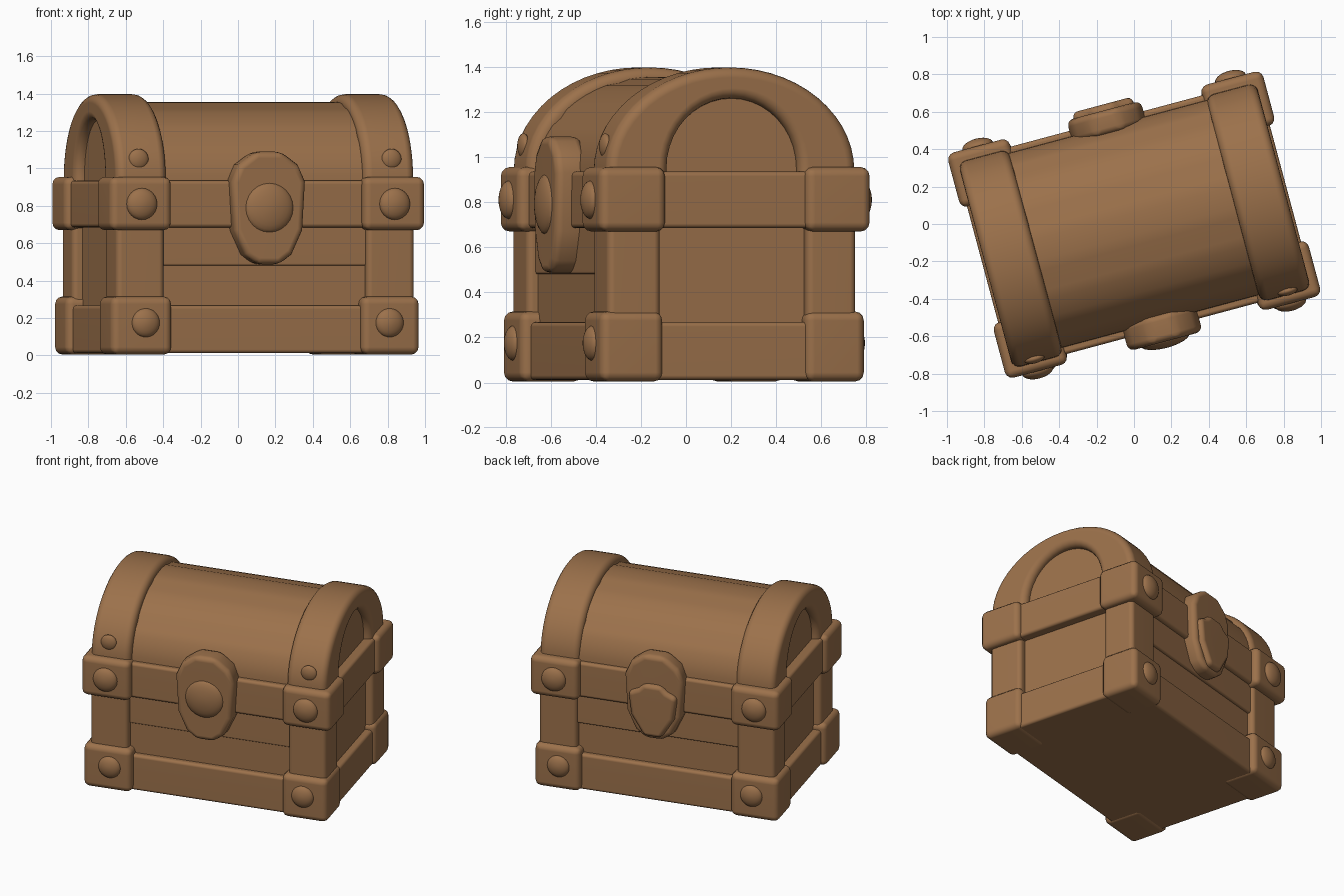
import bpy, bmesh, math
from mathutils import Matrix, Vector

if "Cube" in bpy.data.objects:
    bpy.data.objects.remove(bpy.data.objects["Cube"])

wood = bpy.data.materials.new("warm_brown")
wood.diffuse_color = (0.33, 0.165, 0.07, 1)
wood.use_nodes = True
wood.node_tree.nodes["Principled BSDF"].inputs["Base Color"].default_value = wood.diffuse_color
TURN = Matrix.Rotation(math.radians(15), 4, 'Z')   # the chest stands turned


def finish(name, bm, bevel=0.0, segs=3):
    bmesh.ops.recalc_face_normals(bm, faces=bm.faces)
    if bevel:
        edges = [e for e in bm.edges if e.calc_face_angle(0) > math.radians(33)]
        bmesh.ops.bevel(bm, geom=edges, offset=bevel, offset_type='OFFSET',
                        segments=segs, profile=0.5, affect='EDGES', clamp_overlap=True)
    bm.transform(TURN)
    me = bpy.data.meshes.new(name)
    bm.to_mesh(me)
    bm.free()
    me.materials.append(wood)
    ob = bpy.data.objects.new(name, me)
    bpy.context.collection.objects.link(ob)
    bpy.ops.object.select_all(action='DESELECT')
    ob.select_set(True)
    bpy.context.view_layer.objects.active = ob
    bpy.ops.object.shade_smooth_by_angle(angle=math.radians(40))
    ob.modifiers.new("normals", 'WEIGHTED_NORMAL').keep_sharp = True
    return ob


def prism(name, pts, a, b, axis, bevel=0.0, segs=3):
    """Extrude a (u, z) outline from a to b along x or y."""
    bm = bmesh.new()
    place = (lambda u, z: (a, u, z)) if axis == 'x' else (lambda u, z: (u, a, z))
    f = bm.faces.new([bm.verts.new(place(u, z)) for u, z in pts])
    ext = bmesh.ops.extrude_face_region(bm, geom=[f])
    d = Vector((b - a, 0, 0)) if axis == 'x' else Vector((0, b - a, 0))
    bmesh.ops.translate(bm, vec=d, verts=[v for v in ext['geom'] if isinstance(v, bmesh.types.BMVert)])
    return finish(name, bm, bevel, segs)


def box(name, x0, x1, y0, y1, z0, z1, bevel=0.02):
    return prism(name, [(y0, z0), (y1, z0), (y1, z1), (y0, z1)], x0, x1, 'x', bevel)


def dome(name, x, y, z, r, depth):
    bm = bmesh.new()
    bmesh.ops.create_uvsphere(bm, u_segments=24, v_segments=12, radius=1)
    bm.transform(Matrix.Translation((x, y, z)) @ Matrix.Rotation(math.pi / 2, 4, 'X')
                 @ Matrix.Diagonal((r, r, depth, 1)))
    return finish(name, bm)


def arc(ry, rz, z0, n, cy=0.0):
    return [(cy + ry * math.cos(math.pi * i / n), z0 + rz * math.sin(math.pi * i / n)) for i in range(n + 1)]


# wooden body and barrel lid with shallow plank grooves
box("body", -.77, .77, -.53, .52, .03, .93, .01)
lid = [(y * k, .92 + (z - .92) * k) for i, (y, z) in enumerate(arc(.54, .435, .92, 30))
       for k in [.982 if i in (6, 12, 18, 24) else 1]]
prism("lid_barrel", lid, -.77, .77, 'x')

# upper planks on front and back
for s, side in ((-1, "front"), (1, "back")):
    box("plank_" + side, -.6, .6, min(s * .4, s * .54), max(s * .4, s * .54), .48, .72, .012)

# rails running all the way round
box("bottom_rail", -.825, .82, -.57, .56, .012, .268, .02)
box("middle_band", -.838, .838, -.578, .57, .685, .935, .02)

# end arches, open in the middle so that the lid ends look recessed
outer = [(.562, .80)] + arc(.571, .457, .94, 28, -.009) + [(-.58, .80)]
inner = [(-.30, .80)] + arc(.30, .31, .95, 20)[::-1] + [(.30, .80)]
for s, end in ((-1, "left"), (1, "right")):
    prism("arch_" + end, outer + inner, s * .545, s * .825, 'x', .045, 4)

# corner posts, corner blocks and bolts
for sx, end in ((-1, "left"), (1, "right")):
    for sy, side in ((-1, "front"), (1, "back")):
        tag = side + "_" + end
        b = 0 if sy < 0 else -.015   # the back stands out slightly less

        def corner(name, xa, xb, ya, yb, z0, z1, bv):
            xs, ys = sorted((sx * xa, sx * xb)), sorted((sy * ya, sy * yb))
            box(name + "_" + tag, *xs, *ys, z0, z1, bv)

        corner("post", .56, .825, .335, .578 + b, .05, .9, .03)
        corner("foot_block", .525, .862 if sx < 0 else .845, .325, .615 + b, .005, .315, .04)
        corner("band_block", .53, .872, .32, .627 + b / 2, .67, .955, .04)
        dome("band_bolt_" + tag, sx * .70, sy * (.625 + b / 2), .81, .085, .042)
        dome("foot_bolt_" + tag, sx * .675, sy * (.61 + b), .175, .078, .04)
    dome("lid_bolt_" + end, sx * .70, -.558, 1.05, .055, .025)


def mirrored(half):
    return half + [(-u, z) for u, z in reversed(half)]


# lock plates front and back, with a round knob and a shield
plate = mirrored([(.06, .487), (.13, .54), (.19, .67), (.205, .93), (.165, 1.02), (.07, 1.09)])
prism("front_lock_plate", plate, -.5, -.65, 'y', .035)
dome("front_lock_knob", 0, -.64, .79, .135, .045)
prism("back_lock_plate", plate, .5, .628, 'y', .035)
shield = mirrored([(.06, .515), (.15, .66), (.17, .82), (.10, .85), (.06, .89)])
prism("back_lock_shield", shield, .59, .66, 'y', .03)
